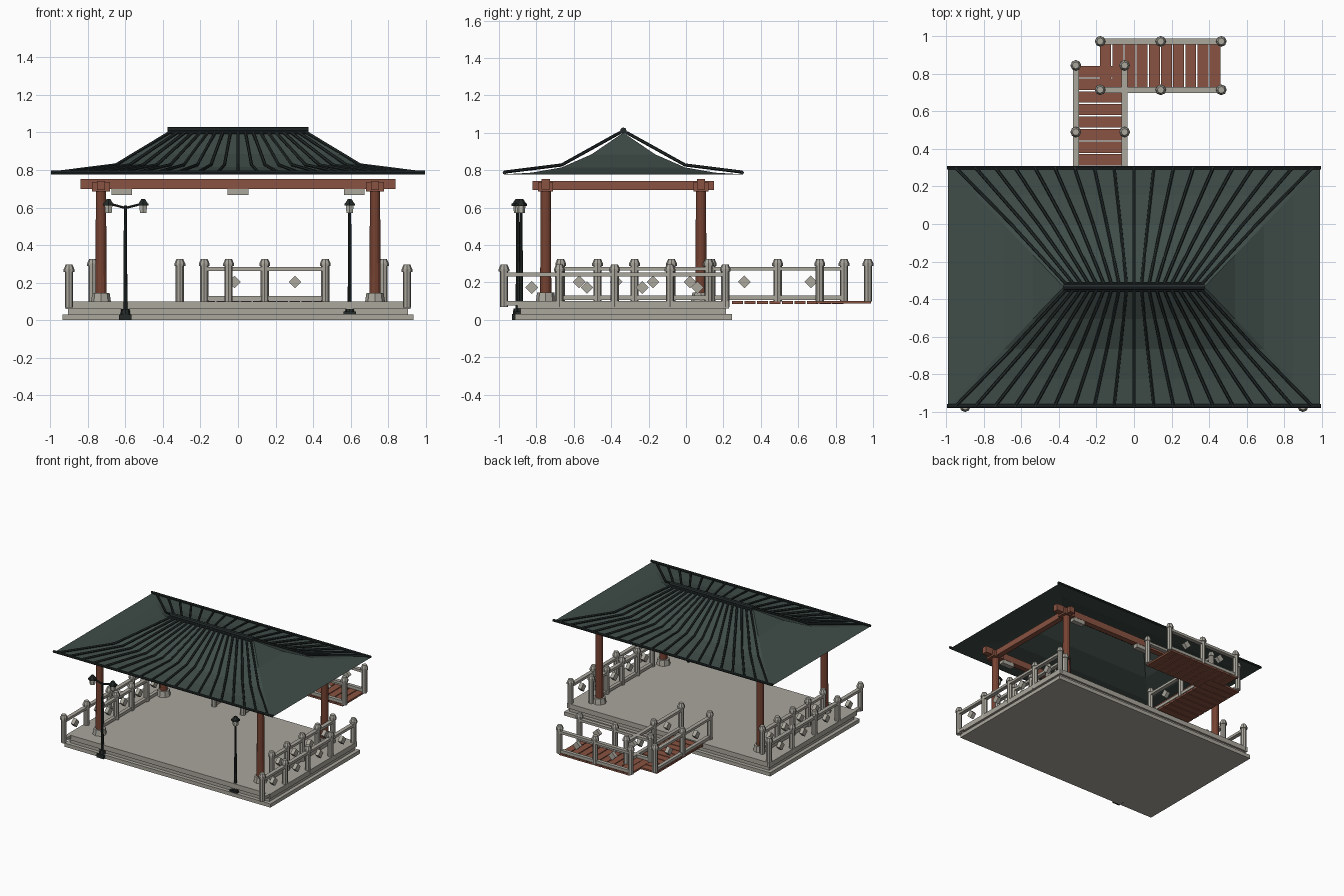
import bpy, bmesh, math
from mathutils import Vector

if "Cube" in bpy.data.objects:
    bpy.data.objects.remove(bpy.data.objects["Cube"])


def material(name, r, g, b):
    m = bpy.data.materials.new(name)
    m.use_nodes = True
    m.diffuse_color = (r, g, b, 1)
    m.node_tree.nodes["Principled BSDF"].inputs["Base Color"].default_value = (r, g, b, 1)
    return m


STONE = material("pale stone", .40, .385, .335)
WOOD = material("red brown wood", .25, .085, .052)
COLUMN = material("dark red wood", .18, .055, .032)
ROOF = material("grey green roof", .05, .073, .065)
TILE = material("dark ridge tile", .018, .026, .025)
METAL = material("dark metal", .018, .024, .022)
GLASS = material("lamp glass", .48, .48, .42)

CY = -.335      # depth of the pavilion centre


def finish(bm, name, mat):
    bmesh.ops.recalc_face_normals(bm, faces=bm.faces)
    me = bpy.data.meshes.new(name)
    bm.to_mesh(me)
    bm.free()
    me.materials.append(mat)
    ob = bpy.data.objects.new(name, me)
    bpy.context.collection.objects.link(ob)
    return ob


def add_box(bm, x0, x1, y0, y1, z0, z1):
    vs = bmesh.ops.create_cube(bm, size=1)["verts"]
    for v in vs:
        v.co = Vector(((x0 + x1) / 2 + v.co.x * (x1 - x0),
                       (y0 + y1) / 2 + v.co.y * (y1 - y0),
                       (z0 + z1) / 2 + v.co.z * (z1 - z0)))
    return vs


def box(name, mat, *bounds):
    bm = bmesh.new()
    add_box(bm, *bounds)
    return finish(bm, name, mat)


def add_rod(bm, a, b, r0, r1=None, sides=8):
    """Straight round bar from a to b, optionally tapered."""
    a, b = Vector(a), Vector(b)
    vs = bmesh.ops.create_cone(bm, cap_ends=True, segments=sides, radius1=r0,
                               radius2=r0 if r1 is None else r1,
                               depth=(b - a).length)["verts"]
    turn = Vector((0, 0, 1)).rotation_difference(b - a)
    for v in vs:
        v.co = turn @ v.co + (a + b) / 2


def rod(name, mat, a, b, r0, r1=None, sides=8):
    bm = bmesh.new()
    add_rod(bm, a, b, r0, r1, sides)
    return finish(bm, name, mat)


def railing(name, start, end, bays, z):
    """Capped posts, two rails and a diamond block in each bay."""
    bm = bmesh.new()
    a, b = Vector((*start, z)), Vector((*end, z))
    up = Vector((0, 0, 1))
    along = (b - a).normalized()
    side = along.cross(up)
    for i in range(bays + 1):
        p = a.lerp(b, i / bays)
        add_rod(bm, p, p + up * .19, .022)
        add_rod(bm, p + up * .19, p + up * .205, .029)
        add_rod(bm, p + up * .205, p + up * .228, .028, .018)
        if i < bays:
            c = a.lerp(b, (i + .5) / bays) + up * .105
            for v in bmesh.ops.create_cube(bm, size=1)["verts"]:
                u, w = v.co.x * .048, v.co.z * .048
                v.co = c + along * (u - w) * .7071 + up * (u + w) * .7071 + side * v.co.y * .03
    for height, thick, wide in ((.175, .02, .032), (.02, .024, .028)):
        x0, x1 = sorted((a.x, b.x))
        y0, y1 = sorted((a.y, b.y))
        dx, dy = abs(side.x) * wide / 2, abs(side.y) * wide / 2
        add_box(bm, x0 - dx, x1 + dx, y0 - dy, y1 + dy, z + height - thick / 2, z + height + thick / 2)
    return finish(bm, name, STONE)


# Stepped platform
for name, hx, hy, z0, z1 in (("platform_base", .935, .58, 0, .03),
                             ("platform_middle", .905, .55, .03, .06),
                             ("platform_top", .92, .565, .06, .1)):
    box(name, STONE, -hx, hx, CY - hy, CY + hy, z0, z1)

# Columns on octagonal footings, with caps
ROWS = (-.75, .08)
for y in ROWS:
    for x in (-.73, .73):
        rod("column_footing", STONE, (x, y, .1), (x, y, .145), .053, .046)
        rod("column", COLUMN, (x, y, .14), (x, y, .7), .03, .027, 12)
        box("column_cap", WOOD, x - .048, x + .048, y - .04, y + .04, .685, .737)

# Beams and the small blocks under them
for y in ROWS:
    box("long_beam", WOOD, -.84, .84, y - .022, y + .022, .698, .752)
    for x in (-.62, 0, .62):
        box("beam_block", STONE, x - .055, x + .055, y - .02, y + .02, .667, .7)
for x in (-.73, .73):
    box("short_beam", WOOD, x - .022, x + .022, -.82, .15, .694, .742)

# Curved hipped roof shell
RIDGE, EAVE, DEPTH = .375, .99, .64
bm = bmesh.new()
rings = []
for off, z in ((.001, 1.0), (.17, .885), (.33, .815), (.49, .787), (DEPTH, .778)):
    x = RIDGE + (EAVE - RIDGE) * off / DEPTH
    rings.append([bm.verts.new((sx * x, CY + sy * off, z))
                  for sx, sy in ((-1, -1), (1, -1), (1, 1), (-1, 1))])
for upper, lower in zip(rings, rings[1:]):
    for i in range(4):
        j = (i + 1) % 4
        bm.faces.new((upper[i], upper[j], lower[j], lower[i]))
finish(bm, "roof_shell", ROOF)

# Fanned roof ribs, front and back
bm = bmesh.new()
for side in (-1, 1):
    for i in range(-9, 10):
        f = i / 9
        path = [(f * x, CY + side * off, z) for x, off, z in
                ((.365, .02, 1.0), (.65, .33, .828), (.95, .635, .79))]
        for a, b in zip(path, path[1:]):
            add_rod(bm, a, b, .0085, sides=6)
finish(bm, "roof_ribs", TILE)

# Ridge and eave tiles
rod("ridge_tile", TILE, (-RIDGE, CY, 1.012), (RIDGE, CY, 1.012), .017)
for side in (-1, 1):
    y = CY + side * .018
    rod("ridge_edge", TILE, (-RIDGE, y, 1.0), (RIDGE, y, 1.0), .009)
    y = CY + side * .635
    rod("eave_tile", TILE, (-.995, y, .787), (.995, y, .787), .01)

# Platform railings
for x in (-1, 1):
    railing("outer_railing", (x * .9, -.973), (x * .9, .21), 4, .068)
    railing("inner_railing", (x * .775, -.67), (x * .775, .12), 4, .098)

# Bridge railings
for x in (-.31, -.05):
    railing("bridge_railing", (x, .135), (x, .845), 2, .098)
for y in (.715, .973):
    railing("landing_railing", (-.18, y), (.465, y), 2, .098)

# Plank decks of the bridge and its landing
bm = bmesh.new()
step = .067
for i in range(9):
    y = .245 + i * step
    add_box(bm, -.325, -.035, y, y + step - .007, .085, .1)
finish(bm, "bridge_planks", WOOD)
bm = bmesh.new()
for i in range(10):
    x = -.18 + i * .0648
    add_box(bm, x, x + .058, .697, .988, .087, .102)
finish(bm, "landing_planks", WOOD)


# Lamp posts
def lantern(x, y):
    rod("lantern_glass", GLASS, (x, y, .572), (x, y, .612), .02, .024, 6)
    rod("lantern_roof", METAL, (x, y, .61), (x, y, .622), .033, sides=6)
    rod("lantern_cap", METAL, (x, y, .622), (x, y, .645), .028, .012, 6)


def lamp_post(x, y, z, top):
    box("lamp_base", METAL, x - .033, x + .033, y - .03, y + .03, z, z + .03)
    rod("lamp_foot", METAL, (x, y, z + .02), (x, y, .06), .028, .022)
    rod("lamp_pole", METAL, (x, y, .05), (x, y, top), .011, .008)


lamp_post(-.6, -.9, 0, .61)
for x in (-.69, -.505):
    rod("lamp_arm", METAL, (-.6, -.9, .598), (x, -.9, .622), .007, sides=6)
    lantern(x, -.9)
lamp_post(.595, -.882, .015, .58)
lantern(.595, -.882)
